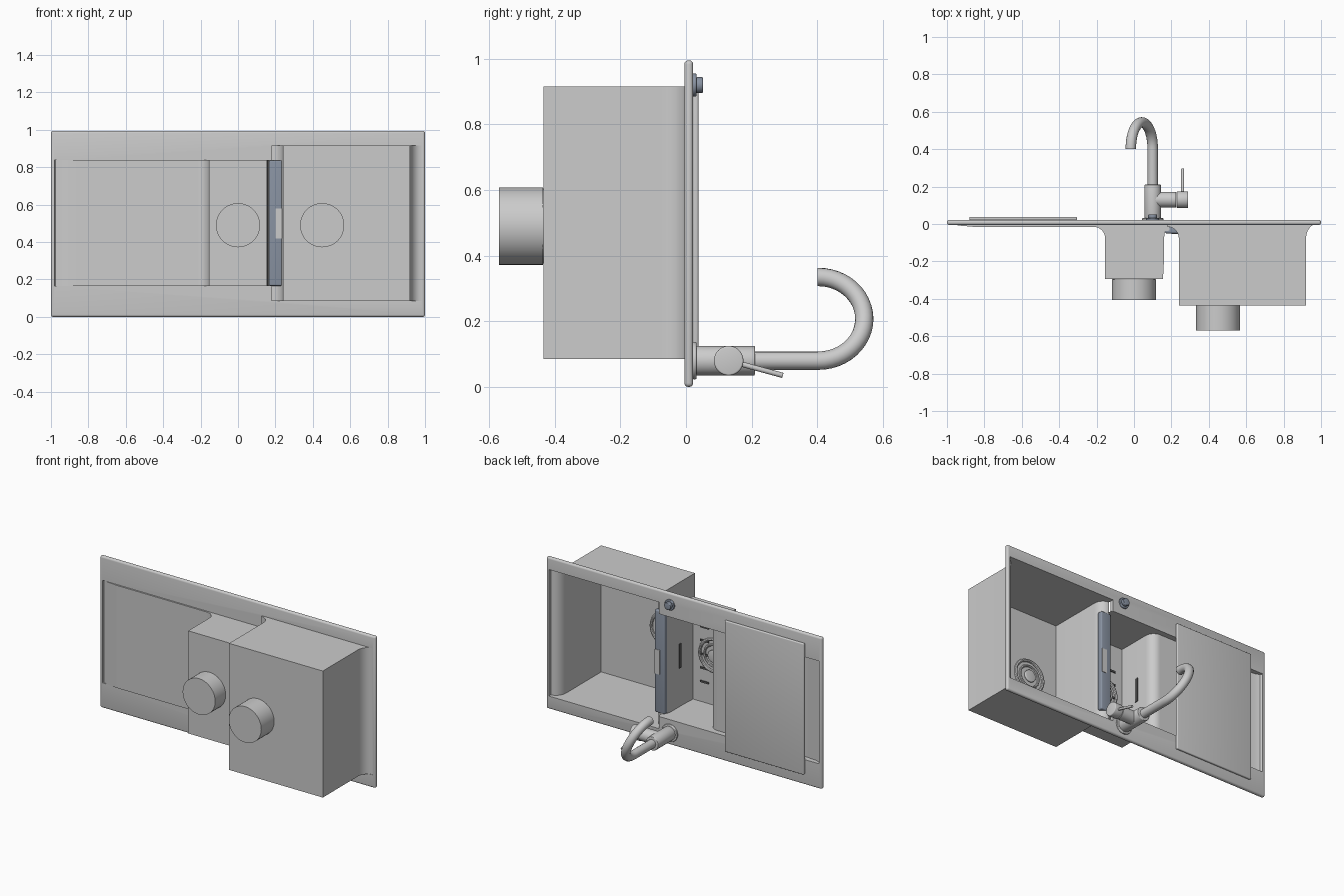
import bpy, bmesh, math
from mathutils import Vector

if "Cube" in bpy.data.objects:
    bpy.data.objects.remove(bpy.data.objects["Cube"])

blue = bpy.data.materials.new("blue_grey")
blue.diffuse_color = (0.25, 0.29, 0.36, 1)
blue.use_nodes = True
blue.node_tree.nodes["Principled BSDF"].inputs["Base Color"].default_value = blue.diffuse_color
dark = bpy.data.materials.new("dark_slot")
dark.diffuse_color = (0.1, 0.1, 0.1, 1)
dark.use_nodes = True
dark.node_tree.nodes["Principled BSDF"].inputs["Base Color"].default_value = dark.diffuse_color


def finish(ob, name, mat=None):
    ob.name = name
    if mat:
        ob.data.materials.append(mat)
    bpy.ops.object.select_all(action='DESELECT')
    ob.select_set(True)
    bpy.context.view_layer.objects.active = ob
    bpy.ops.object.shade_smooth_by_angle(angle=math.radians(35))
    return ob


def apply_mods(ob):
    bpy.context.view_layer.objects.active = ob
    for m in list(ob.modifiers):
        bpy.ops.object.modifier_apply(modifier=m.name)


def box(name, x, y, z, bevel=0, mat=None):
    bpy.ops.mesh.primitive_cube_add(size=1)
    ob = bpy.context.object
    for v in ob.data.vertices:
        v.co = [(r[0] + r[1]) / 2 + c * (r[1] - r[0]) for r, c in zip((x, y, z), v.co)]
    if bevel:
        m = ob.modifiers.new("bevel", 'BEVEL')
        m.width, m.segments = bevel, 4
        apply_mods(ob)
    return finish(ob, name, mat)


def rod(name, a, b, r, mat=None, bevel=0, sides=40):
    a, b = Vector(a), Vector(b)
    d = b - a
    bpy.ops.mesh.primitive_cylinder_add(vertices=sides, radius=r, depth=d.length, location=(a + b) / 2)
    ob = bpy.context.object
    ob.rotation_mode = 'QUATERNION'
    ob.rotation_quaternion = d.to_track_quat('Z', 'Y')
    if bevel:
        m = ob.modifiers.new("bevel", 'BEVEL')
        m.width, m.segments, m.limit_method = bevel, 3, 'ANGLE'
        apply_mods(ob)
    return finish(ob, name, mat)


def ring(name, x, y, z, r, t):
    bpy.ops.mesh.primitive_torus_add(location=(x, y, z), rotation=(math.pi / 2, 0, 0), major_radius=r,
                                     minor_radius=t, major_segments=40, minor_segments=8)
    return finish(bpy.context.object, name)


def arc(cx, cy, rx, ry, a0, a1, n=8):
    return [(cx + rx * math.cos(math.radians(a0 + (a1 - a0) * i / n)),
             cy + ry * math.sin(math.radians(a0 + (a1 - a0) * i / n))) for i in range(n + 1)]


def trough(name, prof, z0, z1, extra):
    """Open sheet swept along z, with both ends closed up to the deck."""
    bm = bmesh.new()
    rows = [[bm.verts.new((x, y, z)) for x, y in prof] for z in (z0, z1)]
    for i in range(len(prof) - 1):
        bm.faces.new((rows[0][i], rows[0][i + 1], rows[1][i + 1], rows[1][i]))
    for row, z in zip(rows, (z0, z1)):
        bm.faces.new(row + [bm.verts.new((x, y, z)) for x, y in extra])
    bmesh.ops.recalc_face_normals(bm, faces=bm.faces)
    me = bpy.data.meshes.new(name)
    bm.to_mesh(me)
    bm.free()
    ob = bpy.data.objects.new(name, me)
    bpy.context.collection.objects.link(ob)
    return finish(ob, name)


# deck plate with openings
deck = box("deck", (-1, 1), (-0.005, 0.022), (0, 0.995), 0.012)
for x, z in (((-0.98, 0.20), (0.165, 0.838)), ((0.18, 0.98), (0.085, 0.915))):
    cut = box("cutter", x, (-0.1, 0.1), z)
    m = deck.modifiers.new("cut", 'BOOLEAN')
    m.object, m.operation, m.solver = cut, 'DIFFERENCE', 'EXACT'
    apply_mods(deck)
    bpy.data.objects.remove(cut)
finish(deck, "deck")

# drainer running into the small bowl
prof = [(-0.98, 0.015), (-0.975, 0.005), (-0.94, -0.008), (-0.86, -0.015)]
prof += arc(-0.215, -0.075, 0.06, 0.06, 90, 0)
prof += [(-0.155, -0.295), (0.155, -0.295), (0.16, -0.2), (0.16, -0.08), (0.165, -0.04), (0.19, -0.035)]
trough("drainer_and_small_bowl", prof, 0.165, 0.838, [(0.19, 0.015)])

# main bowl
prof = arc(0.18, -0.08, 0.06, 0.065, 90, 0)
prof += [(0.24, -0.435), (0.92, -0.435)]
prof += arc(0.98, -0.075, 0.06, 0.075, 180, 90)
trough("main_bowl", prof, 0.085, 0.915, [(0.98, 0.015), (0.18, 0.015)])

# divider with overflow slot
box("divider", (0.166, 0.24), (-0.05, -0.015), (0.166, 0.837), 0.008, blue)
box("overflow_slot", (0.2, 0.236), (-0.053, -0.012), (0.42, 0.58))

# drains: outer pots, rings and strainers
for n, x, y0, y1 in (("small", 0, -0.405, -0.296), ("main", 0.45, -0.57, -0.436)):
    rod(n + "_drain_pot", (x, y0, 0.49), (x, y1, 0.49), 0.118, sides=48)
    f = y1 + 0.003
    ring(n + "_drain_rim", x, f, 0.49, 0.105, 0.01)
    ring(n + "_drain_inner_ring", x, f, 0.49, 0.07, 0.008)
    rod(n + "_drain_plug", (x, f, 0.49), (x, f + 0.015, 0.49), 0.04, bevel=0.005)

# slots in the small bowl
for i in range(5):
    z = 0.3 + i * 0.09
    for x in (-0.07, 0.07):
        if abs(z - 0.49) > 0.13 or abs(x) > 0.06:
            box("floor_slot", (x - 0.03, x + 0.03), (-0.294, -0.288), (z - 0.006, z + 0.006), 0, dark)
for x in (-0.153, 0.155):
    box("wall_slot", (x - 0.002, x + 0.002), (-0.17, -0.15), (0.42, 0.58), 0, dark)

# cutting board
box("cutting_board", (-0.88, -0.305), (0.021, 0.038), (0.07, 0.93), 0.006)

# waste control knob
rod("knob_base", (0.1, 0.02, 0.92), (0.1, 0.032, 0.92), 0.035, blue, 0.004)
rod("knob", (0.1, 0.03, 0.92), (0.1, 0.052, 0.92), 0.024, blue, 0.004)

# tap
rod("tap_flange", (0.1, 0.02, 0.08), (0.1, 0.032, 0.08), 0.057, None, 0.004)
rod("tap_body", (0.1, 0.025, 0.08), (0.1, 0.21, 0.08), 0.045, None, 0.004)
rod("tap_valve", (0.1, 0.13, 0.08), (0.225, 0.13, 0.08), 0.042)
rod("tap_handle", (0.228, 0.13, 0.08), (0.29, 0.13, 0.08), 0.045, None, 0.005)
rod("tap_lever", (0.26, 0.13, 0.08), (0.26, 0.295, 0.035), 0.008, None, 0.002, 16)

# swan neck spout
a, b = Vector((0.1, 0.403, 0.08)), Vector((-0.017, 0.403, 0.335))
mid, half = (a + b) / 2, (a - b) / 2
pts = [Vector((0.1, 0.2, 0.08))]
for i in range(25):
    t = math.pi * i / 24
    pts.append(mid + half * math.cos(t) + Vector((0, half.length * math.sin(t), 0)))
pts.append(b + Vector((0, 0.003, 0)) * -1)
cu = bpy.data.curves.new("spout", 'CURVE')
cu.dimensions, cu.bevel_depth, cu.bevel_resolution, cu.use_fill_caps = '3D', 0.028, 6, True
sp = cu.splines.new('POLY')
sp.points.add(len(pts) - 1)
for p, q in zip(sp.points, pts):
    p.co = (*q, 1)
ob = bpy.data.objects.new("spout", cu)
bpy.context.collection.objects.link(ob)
bpy.ops.object.select_all(action='DESELECT')
ob.select_set(True)
bpy.context.view_layer.objects.active = ob
bpy.ops.object.convert(target='MESH')
finish(bpy.context.object, "spout")
